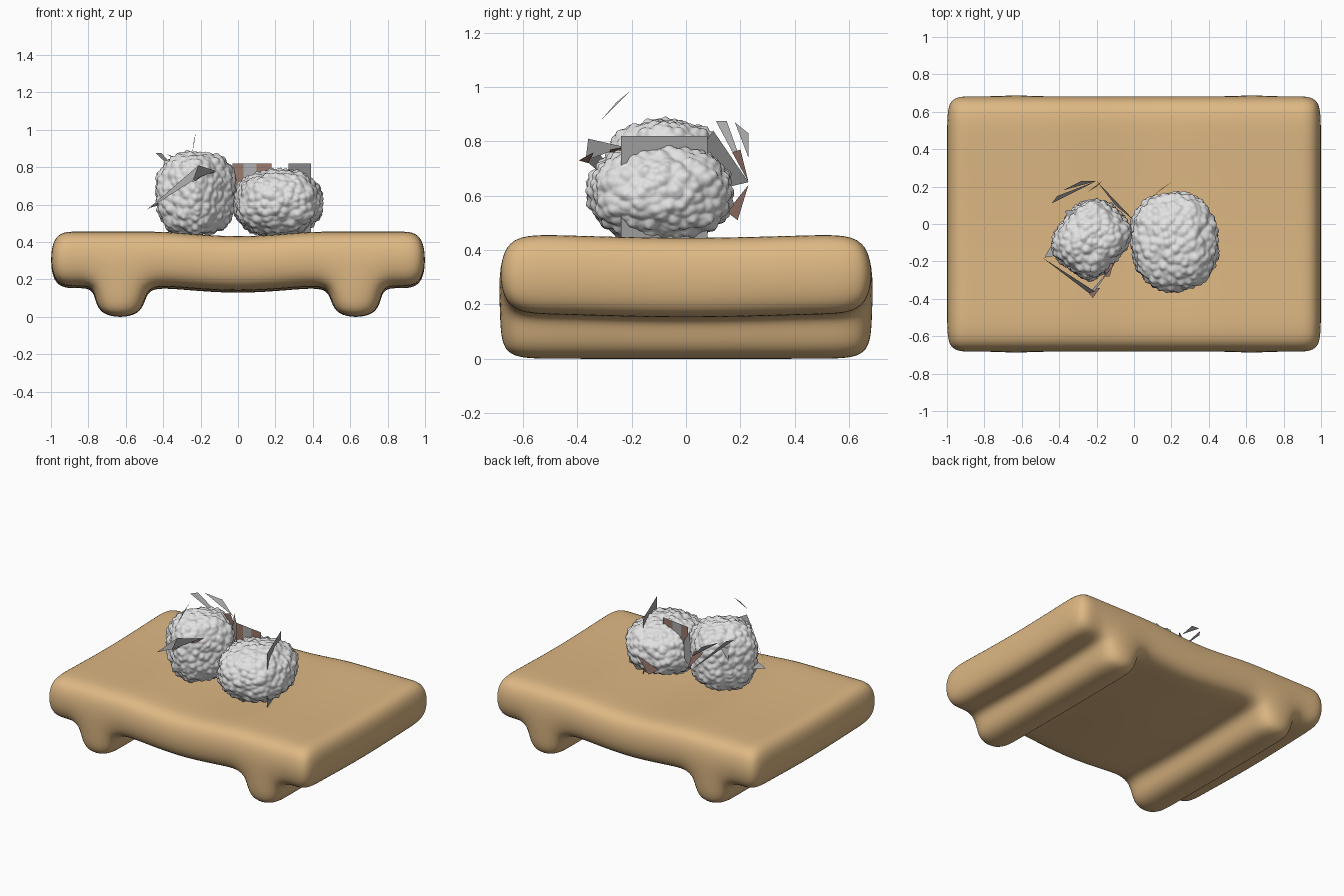
import bpy, bmesh, math
from mathutils import Vector, noise

if "Cube" in bpy.data.objects:
    bpy.data.objects.remove(bpy.data.objects["Cube"])


def material(name, r, g, b):
    m = bpy.data.materials.new(name)
    m.diffuse_color = (r, g, b, 1)
    m.use_nodes = True
    m.node_tree.nodes["Principled BSDF"].inputs["Base Color"].default_value = m.diffuse_color
    return m


WOOD = material("wood", 0.73, 0.48, 0.23)
RICE = material("rice white", 0.76, 0.76, 0.76)
GREY = material("wrap grey", 0.42, 0.42, 0.42)
BROWN = material("wrap brown", 0.33, 0.19, 0.15)


def finish(name, bm, mat, smooth=True):
    me = bpy.data.meshes.new(name)
    bm.to_mesh(me)
    bm.free()
    for p in me.polygons:
        p.use_smooth = smooth
    me.materials.append(mat)
    ob = bpy.data.objects.new(name, me)
    bpy.context.collection.objects.link(ob)
    return ob


# Serving board: a cell cage with two cross legs, sagging mid-span, subdivided smooth
def serving_board():
    half = [1.005, 0.86, 0.76, 0.50, 0.36]
    xs = [-x for x in half] + [0] + half[::-1]
    ys = [-0.69, -0.5, 0, 0.5, 0.69]
    zs = [-0.007, 0.165, 0.457]
    cells = {(i, j, 1) for i in range(len(xs) - 1) for j in range(len(ys) - 1)}
    cells |= {(i, j, 0) for i in (2, 7) for j in range(len(ys) - 1)}
    bm = bmesh.new()
    cache = {}

    def vert(key):
        if key not in cache:
            x, y, z = xs[key[0]], ys[key[1]], zs[key[2]]
            if key[2] > 0:
                z -= (0.036 if x == 0 else 0) + (0.018 if y == 0 else 0)
            cache[key] = bm.verts.new((x, y, z))
        return cache[key]

    for c in cells:
        for axis in range(3):
            for side in (0, 1):
                n = list(c)
                n[axis] += 2 * side - 1
                if tuple(n) in cells:
                    continue
                u, w = (axis + 1) % 3, (axis + 2) % 3
                ring = []
                for a, b in ((0, 0), (1, 0), (1, 1), (0, 1)):
                    k = list(c)
                    k[axis] += side
                    k[u] += a
                    k[w] += b
                    ring.append(vert(tuple(k)))
                bm.faces.new(ring if side else ring[::-1])
    ob = finish("serving_board", bm, WOOD)
    mod = ob.modifiers.new("smooth", 'SUBSURF')
    mod.levels = mod.render_levels = 3


# Rice balls: boxy ellipsoids covered with small domed grains
def rice_ball(name, centre, radii, power, yaw):
    bm = bmesh.new()
    bmesh.ops.create_icosphere(bm, subdivisions=6, radius=1)
    centre = Vector(centre)
    ca, sa = math.cos(yaw), math.sin(yaw)
    for v in bm.verts:
        n = v.co.normalized()
        k = sum(abs(t) ** power for t in n) ** (-1 / power)
        p = Vector([n[i] * k * radii[i] for i in range(3)])
        d = noise.voronoi((p + centre) * 24)[0][0]
        p += n * (0.010 - 0.026 * d + 0.012 * noise.noise(p * 9))
        v.co = centre + Vector((p.x * ca - p.y * sa, p.x * sa + p.y * ca, p.z))
    finish(name, bm, RICE)


# Torn wrap: thin flat pieces
def sheet(name, mat, *points):
    bm = bmesh.new()
    bm.faces.new([bm.verts.new(p) for p in points])
    finish(name, bm, mat, smooth=False)


serving_board()
rice_ball("left_rice_ball", (-0.225, -0.08, 0.657), (0.18, 0.205, 0.222), 2.9, math.radians(-40))
rice_ball("right_rice_ball", (0.215, -0.095, 0.61), (0.235, 0.265, 0.178), 2.4, math.radians(8))

# Upright wrap sheets cutting through the right ball
sheet("right_wrap_side", GREY, (0.39, -0.24, 0.44), (0.27, 0.08, 0.44),
      (0.27, 0.08, 0.82), (0.39, -0.24, 0.82))
for i, (a, b, mat) in enumerate([(-0.03, 0.03, BROWN), (0.03, 0.10, GREY), (0.10, 0.18, BROWN)]):
    ya, yb = 0.02 - 0.14 * (a + 0.03), 0.02 - 0.14 * (b + 0.03)
    sheet(f"right_wrap_back_{i}", mat, (a, ya, 0.62), (b, yb, 0.62), (b, yb, 0.82), (a, ya, 0.82))

# Wrap pieces around the left ball
sheet("left_wrap_front", GREY, (-0.49, -0.18, 0.57), (-0.24, -0.37, 0.73),
      (-0.21, -0.36, 0.81))
sheet("left_wrap_front_flap", GREY, (-0.24, -0.37, 0.73), (-0.12, -0.23, 0.78),
      (-0.21, -0.36, 0.81))
sheet("left_wrap_front_tip", BROWN, (-0.25, -0.36, 0.72), (-0.22, -0.395, 0.73),
      (-0.18, -0.34, 0.76))
sheet("left_wrap_front_strip", BROWN, (-0.16, -0.28, 0.76), (-0.13, -0.28, 0.77),
      (-0.11, -0.21, 0.78), (-0.14, -0.21, 0.77))
sheet("left_wrap_corner", GREY, (-0.48, -0.18, 0.58), (-0.41, -0.06, 0.60), (-0.36, -0.16, 0.66))
sheet("left_wrap_back", GREY, (-0.20, 0.23, 0.65), (0.0, 0.02, 0.60),
      (0.0, 0.02, 0.72), (-0.10, 0.10, 0.84))
sheet("left_wrap_notch", GREY, (-0.37, 0.07, 0.70), (-0.30, 0.08, 0.80), (-0.33, 0.0, 0.82))

# Loose curled shards
sheet("top_shard", GREY, (-0.245, -0.32, 0.87), (-0.235, -0.255, 0.945),
      (-0.225, -0.20, 0.99), (-0.235, -0.265, 0.925))
sheet("back_shard_1", GREY, (-0.44, 0.11, 0.875), (-0.41, 0.15, 0.875), (-0.20, 0.23, 0.65))
sheet("back_shard_2", GREY, (-0.38, 0.18, 0.87), (-0.28, 0.23, 0.83), (-0.20, 0.23, 0.74))
sheet("back_shard_stripe", BROWN, (-0.25, 0.17, 0.76), (-0.20, 0.20, 0.77), (-0.17, 0.23, 0.65))
sheet("right_back_shard", BROWN, (0.21, 0.23, 0.64), (0.15, 0.19, 0.51), (0.10, 0.15, 0.54))
